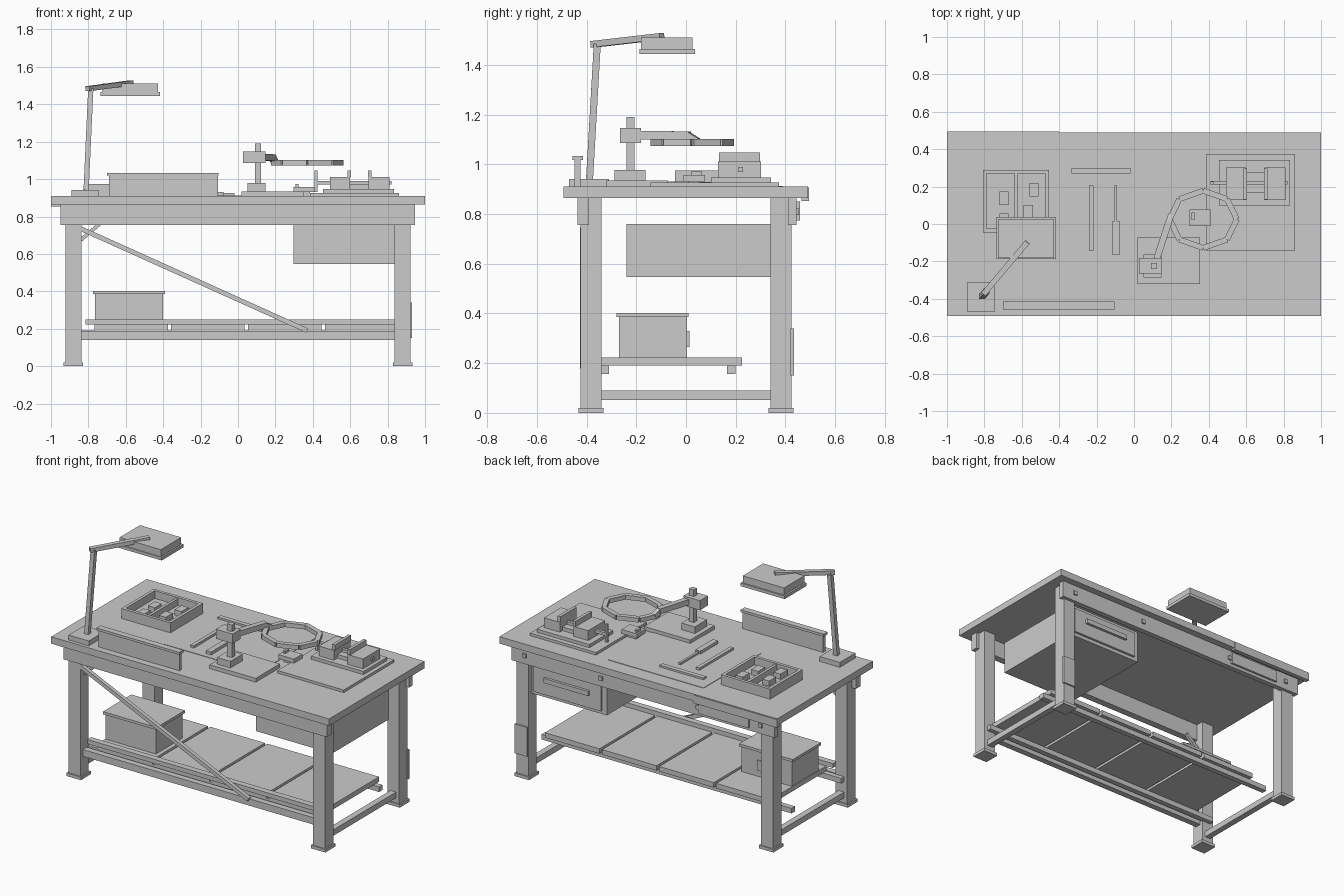
import bpy, math
from mathutils import Vector


def new_object(name, verts, faces):
    me = bpy.data.meshes.new(name)
    me.from_pydata(verts, [], faces)
    ob = bpy.data.objects.new(name, me)
    bpy.context.collection.objects.link(ob)
    return ob


FACES = [(0, 1, 3, 2), (4, 6, 7, 5), (0, 4, 5, 1), (2, 3, 7, 6), (0, 2, 6, 4), (1, 5, 7, 3)]


def box(name, x0, x1, y0, y1, z0, z1):
    """Axis-aligned block given by its limits."""
    v = [(x, y, z) for x in (x0, x1) for y in (y0, y1) for z in (z0, z1)]
    return new_object(name, v, FACES)


def bar(name, a, b, w, h=None):
    """Rectangular bar from a to b; h is its vertical thickness."""
    a, b, h = Vector(a), Vector(b), h or w
    d = (b - a).normalized()
    up = Vector((0, 0, 1)) if abs(d.z) < 0.9 else Vector((0, 1, 0))
    s = d.cross(up).normalized()
    u = s.cross(d)
    v = [p + s * i * w / 2 + u * j * h / 2 for p in (a, b) for i in (1, -1) for j in (-1, 1)]
    return new_object(name, v, FACES)


TOP = 0.91

# Bench top, back edge strip and aprons
box("bench_top", -1, 1, -0.492, 0.49, 0.865, TOP)
box("back_edge_strip", -1, -0.4, 0.465, 0.494, 0.853, 0.906)
box("front_apron", -0.95, 0.945, -0.436, -0.39, 0.755, 0.865)
box("back_apron", -0.95, 0.945, 0.41, 0.445, 0.755, 0.865)
box("back_apron_plate", -0.77, -0.41, 0.445, 0.459, 0.775, 0.85)
for x in (0.85, 0.3, -0.4, -0.85):
    box("apron_bolt", x - 0.013, x + 0.013, 0.445, 0.455, 0.797, 0.823)

# Legs, feet and end stretchers
for sx in (-1, 1):
    for sy in (-1, 1):
        cx, cy = sx * 0.88, sy * 0.382
        box("leg", cx - 0.043, cx + 0.043, cy - 0.043, cy + 0.043, 0.02, 0.865)
        box("foot", cx - 0.052, cx + 0.052, cy - 0.051, cy + 0.051, 0, 0.02)
    box("end_stretcher", sx * 0.88 - 0.02, sx * 0.88 + 0.02, -0.34, 0.34, 0.052, 0.09)
box("leg_repair_plate", 0.84, 0.931, 0.42, 0.435, 0.15, 0.34)

# Shelf rails, slats and front lip
box("front_stretcher", -0.9, 0.9, -0.4, -0.36, 0.14, 0.185)
box("shelf_rail_front", -0.9, 0.9, -0.345, -0.31, 0.157, 0.19)
box("shelf_rail_back", -0.9, 0.9, 0.165, 0.2, 0.157, 0.19)
for i in range(4):
    x = -0.768 + i * 0.411
    box("shelf_panel", x, x + 0.393, -0.345, 0.225, 0.19, 0.222)
box("shelf_lip", -0.815, 0.875, -0.385, -0.345, 0.222, 0.25)

# Diagonal braces
bar("long_brace", (-0.84, -0.415, 0.735), (0.37, -0.415, 0.19), 0.025)
bar("knee_brace", (-0.84, -0.38, 0.675), (-0.74, -0.38, 0.76), 0.02)

# Storage box on the shelf
box("storage_box", -0.765, -0.402, -0.27, 0.004, 0.222, 0.385)
box("storage_box_lid", -0.776, -0.39, -0.28, 0.011, 0.385, 0.402)
box("storage_box_handle", -0.65, -0.52, 0.004, 0.014, 0.265, 0.33)

# Hanging drawer facing the back
box("drawer_case", 0.297, 0.845, -0.24, 0.39, 0.547, 0.76)
box("drawer_front", 0.33, 0.815, 0.39, 0.405, 0.57, 0.735)
box("drawer_handle", 0.41, 0.73, 0.405, 0.422, 0.655, 0.685)

# Low front guard with cap
box("guard_wall", -0.69, -0.108, -0.448, -0.424, TOP, 1.018)
box("guard_cap", -0.70, -0.103, -0.456, -0.415, 1.018, 1.034)

# Parts tray with dividers and small parts
x0, x1, y0, y1, t, zt = -0.808, -0.455, -0.045, 0.29, 0.02, 0.975
box("tray_floor", x0, x1, y0, y1, TOP, 0.925)
box("tray_left_wall", x0, x0 + t, y0, y1, 0.925, zt)
box("tray_right_wall", x1 - t, x1, y0, y1, 0.925, zt)
box("tray_front_wall", x0 + t, x1 - t, y0, y0 + t, 0.925, zt)
box("tray_back_wall", x0 + t, x1 - t, y1 - t, y1, 0.925, zt)
box("tray_divider", -0.638, -0.62, y0 + t, y1 - t, 0.925, 0.968)
for px, py in ((-0.695, 0.137), (-0.535, 0.183), (-0.565, 0.065), (-0.695, 0.02)):
    box("small_part", px - 0.025, px + 0.025, py - 0.036, py + 0.036, 0.925, 0.96)

# Desk lamp
box("lamp_base", -0.89, -0.745, -0.47, -0.31, TOP, 0.942)
elbow = (-0.787, -0.357, 1.485)
bar("lamp_upright", (-0.812, -0.388, 0.942), elbow, 0.028)
bar("lamp_arm", (-0.805, -0.375, 1.483), (-0.57, -0.097, 1.515), 0.03, 0.026)
box("lamp_head", -0.725, -0.428, -0.182, 0.027, 1.465, 1.511)
box("lamp_rim", -0.736, -0.418, -0.187, 0.037, 1.445, 1.465)

# Work mat and hand tools
box("work_mat", -0.4, 0.29, -0.2, 0.39, TOP, TOP + 0.003)
box("ruler", -0.335, -0.02, 0.27, 0.3, TOP, 0.925)
box("file_tool", -0.24, -0.216, -0.145, 0.205, TOP, 0.928)
box("driver_handle", -0.115, -0.078, -0.165, 0.015, TOP, 0.932)
box("driver_shaft", -0.105, -0.09, 0.015, 0.205, 0.912, 0.925)

# Magnifier stand
box("magnifier_plate", 0.02, 0.352, -0.32, -0.072, TOP, 0.935)
box("magnifier_base", 0.05, 0.147, -0.287, -0.162, 0.935, 0.978)
box("magnifier_post", 0.09, 0.124, -0.24, -0.208, 0.978, 1.19)
box("magnifier_clamp", 0.027, 0.147, -0.265, -0.182, 1.085, 1.147)
bar("magnifier_arm", (0.122, -0.185, 1.117), (0.187, 0.015, 1.115), 0.035)
bar("magnifier_arm_tip", (0.185, 0.005, 1.115), (0.197, 0.045, 1.09), 0.032)

# Eight-sided magnifier ring
ring = [(0.37 + 0.18 * math.cos(i * math.pi / 4), 0.025 + 0.153 * math.sin(i * math.pi / 4), 1.088)
        for i in range(8)]
for i in range(8):
    bar("magnifier_ring_segment", ring[i], ring[(i + 1) % 8], 0.03, 0.028)

# Vice board and the workpiece below the lens
box("vice_board", 0.385, 0.86, -0.142, 0.375, TOP, 0.927)
box("workpiece", 0.297, 0.41, -0.01, 0.077, 0.93, 0.957)
box("workpiece_foot", 0.32, 0.385, 0.01, 0.057, TOP, 0.93)
box("workpiece_peg", 0.308, 0.324, 0.022, 0.062, 0.957, 0.973)

# Bench vice
box("vice_base", 0.455, 0.833, 0.1, 0.343, 0.927, 0.948)
box("vice_slide", 0.6, 0.70, 0.165, 0.275, 0.948, 0.972)
for name, a, b, j in (("moving", 0.493, 0.60, 0.585), ("fixed", 0.697, 0.81, 0.695)):
    box("vice_%s_jaw" % name, a, b, 0.128, 0.302, 0.948, 1.012)
    box("vice_%s_jaw_plate" % name, j, j + 0.02, 0.132, 0.298, 1.012, 1.047)
box("vice_screw", 0.41, 0.82, 0.21, 0.23, 0.97, 0.99)
box("vice_handle", 0.408, 0.424, 0.212, 0.228, 0.93, 1.047)
